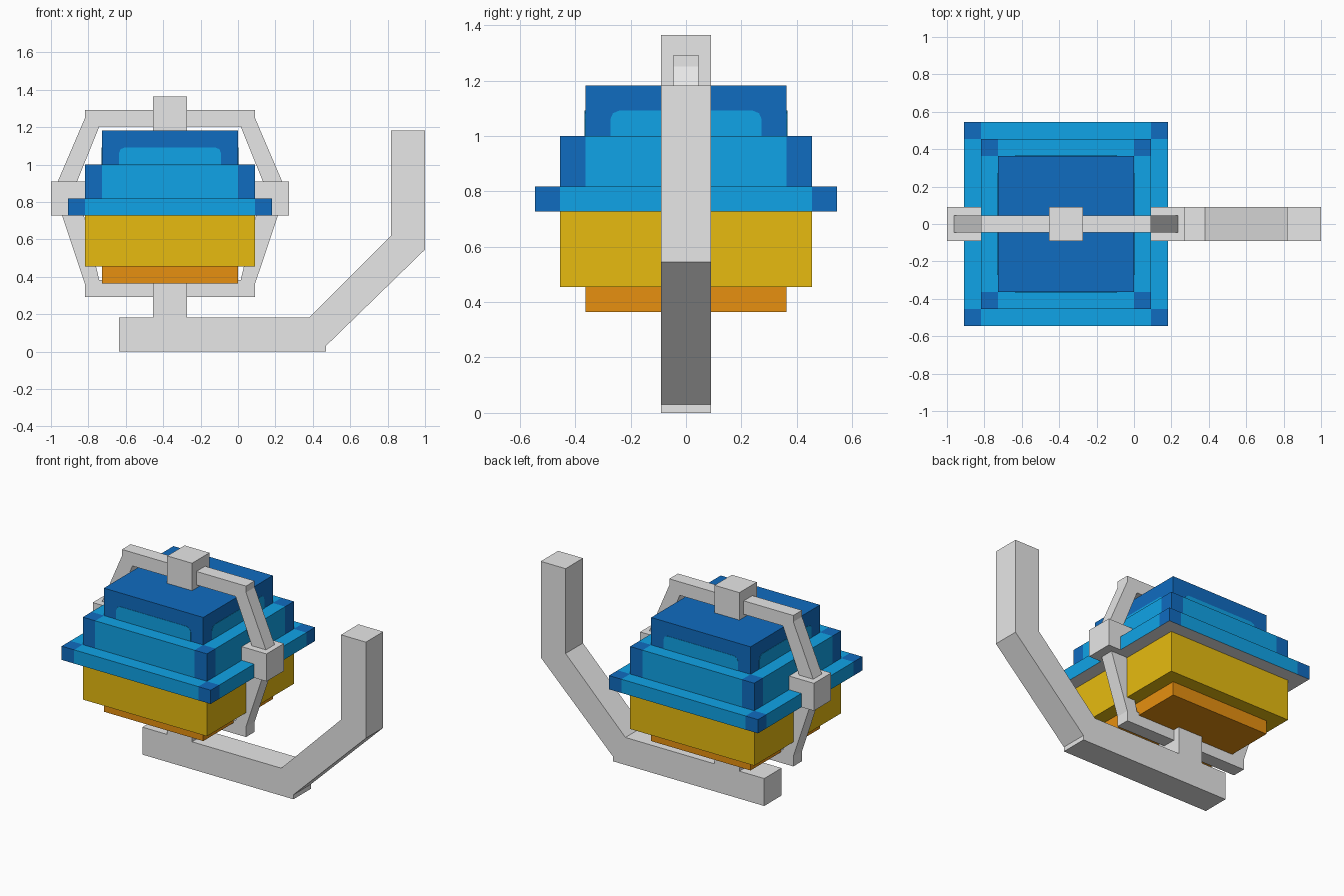
import bpy
import bmesh
from mathutils import Vector

if "Cube" in bpy.data.objects:
    bpy.data.objects.remove(bpy.data.objects["Cube"])

U = 1 / 11          # one building unit
CX = -4 * U         # centre of the lantern body


def material(name, rgb):
    m = bpy.data.materials.new(name)
    m.use_nodes = True
    m.diffuse_color = (*rgb, 1)
    m.node_tree.nodes["Principled BSDF"].inputs["Base Color"].default_value = (*rgb, 1)
    return m


GREY = material("light grey", (0.8, 0.8, 0.8))
LIGHT = material("light blue", (0.005, 0.37, 0.8))
DARK = material("dark blue", (0.005, 0.15, 0.53))
YELLOW = material("yellow", (0.8, 0.5, 0.005))
ORANGE = material("orange", (0.8, 0.28, 0.005))


def finish(name, bm, *mats):
    bmesh.ops.recalc_face_normals(bm, faces=bm.faces)
    mesh = bpy.data.meshes.new(name)
    bm.to_mesh(mesh)
    bm.free()
    for m in mats:
        mesh.materials.append(m)
    ob = bpy.data.objects.new(name, mesh)
    bpy.context.collection.objects.link(ob)
    return ob


def box_mesh(x, hx, hy, z0, z1):
    bm = bmesh.new()
    bmesh.ops.create_cube(bm, size=1)
    for v in bm.verts:
        v.co = Vector((x + v.co.x * 2 * hx, v.co.y * 2 * hy,
                       (z0 + z1) / 2 + v.co.z * (z1 - z0)))
    return bm


def box(name, mat, x, hx, hy, z0, z1):
    return finish(name, box_mesh(x, hx, hy, z0, z1), mat)


def cornered_tier(name, half, z0, z1, grey_base):
    """Square tier whose four corner blocks are dark blue."""
    bm = box_mesh(CX, half, half, z0, z1)
    for axis, mid in ((Vector((1, 0, 0)), CX), (Vector((0, 1, 0)), 0)):
        for s in (-1, 1):
            bmesh.ops.bisect_plane(bm, geom=bm.verts[:] + bm.edges[:] + bm.faces[:],
                                   plane_co=axis * (mid + s * (half - U)), plane_no=axis)
    bm.normal_update()
    for f in bm.faces:
        c = f.calc_center_median()
        if grey_base and f.normal.z < -0.5:
            f.material_index = 2
        elif min(abs(c.x - CX), abs(c.y)) > half - U:
            f.material_index = 1
    return finish(name, bm, LIGHT, DARK, GREY)


def extrude_profile(name, mat, points, half_depth):
    """Extrude an x-z outline along y."""
    bm = bmesh.new()
    face = bm.faces.new([bm.verts.new((x, -half_depth, z)) for x, z in points])
    new = bmesh.ops.extrude_face_region(bm, geom=[face])["geom"]
    bmesh.ops.translate(bm, vec=(0, 2 * half_depth, 0),
                        verts=[g for g in new if isinstance(g, bmesh.types.BMVert)])
    return finish(name, bm, mat)


# Lantern body, bottom to top
box("body_base", ORANGE, CX, 4 * U, 4 * U, 4 * U, 5 * U)
box("body_lower", YELLOW, CX, 5 * U, 5 * U, 5 * U, 8 * U)
cornered_tier("body_rim", 6 * U, 8 * U, 9 * U, True)
cornered_tier("body_upper", 5 * U, 9 * U, 11 * U, False)
box("body_cap", DARK, CX, 4 * U, 4 * U, 11 * U, 13 * U)

# Light panels on the four sides of the cap
W, H, R = 3 * U, U, 0.03
panel = [(-W, 0), (W, 0), (W, H - R), (W - R * 0.3, H - R * 0.3), (W - R, H),
         (R - W, H), (R * 0.3 - W, H - R * 0.3), (-W, H - R)]
for i, side in enumerate(("front", "left", "back", "right")):
    ob = extrude_profile("cap_panel_" + side, LIGHT, panel, 0.002)
    ob.rotation_euler.z = i * 1.570796
    ob.location = (CX + (0, 4 * U, 0, -4 * U)[i], (-4 * U, 0, 4 * U, 0)[i], 11 * U)

# Thin frame around the body, one half mirrored to the other
half_frame = [(0, 1.292), (0.454, 1.292), (0.454, 1.25), (0.6, 0.909),
              (0.577, 0.727), (0.454, 0.36), (0.454, 0.293), (0, 0.293),
              (0, 0.382), (0.378, 0.382), (0.46, 0.727), (0.497, 0.909),
              (0.378, 1.203), (0, 1.203)]
frame = extrude_profile("frame", GREY, half_frame, U / 2)
frame.location.x = CX
frame.modifiers.new("mirror", 'MIRROR')

# Frame joints and the post below
for s, side in ((-1, "right"), (1, "left")):
    box("frame_joint_" + side, GREY, CX + s * 6 * U, U, U, 8 * U, 10 * U)
box("frame_joint_top", GREY, CX, U, U, 13 * U, 15 * U)
box("post", GREY, CX, U, U, 1.9 * U, 4 * U)

# Bent carrying arm
arm = [(-7 * U, 0), (0.47, 0), (0.47, 0.03), (1, 6 * U), (1, 13 * U),
       (9 * U, 13 * U), (9 * U, 0.62), (0.38, 2 * U), (-7 * U, 2 * U)]
extrude_profile("arm", GREY, arm, U)
